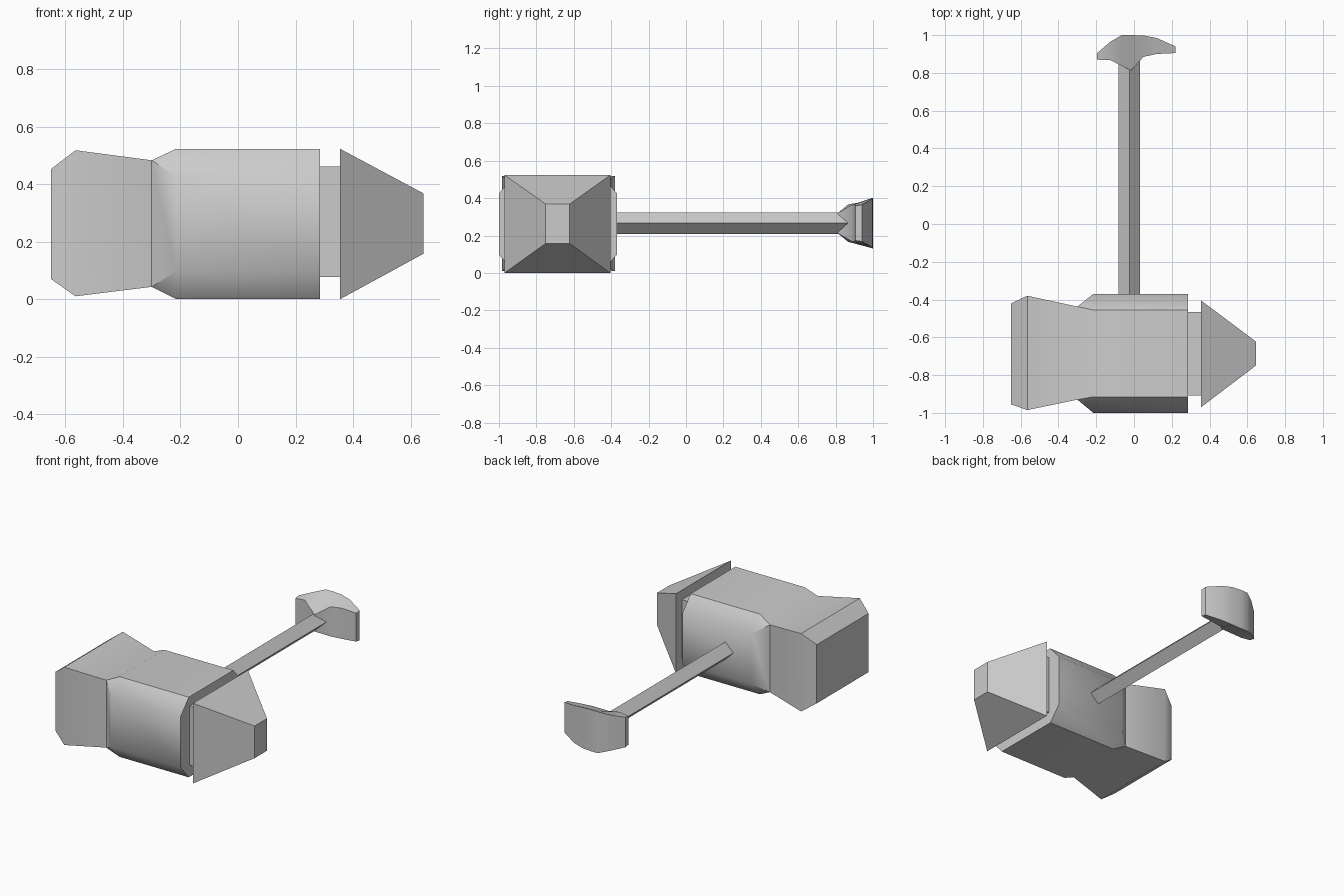
import bpy, bmesh, math

if "Cube" in bpy.data.objects:
    bpy.data.objects.remove(bpy.data.objects["Cube"], do_unlink=True)

steel = bpy.data.materials.new("plain_grey")
steel.use_nodes = True
GREY = (0.6, 0.6, 0.6, 1)
steel.diffuse_color = GREY
steel.node_tree.nodes["Principled BSDF"].inputs["Base Color"].default_value = GREY


def loft(name, rings, smooth=True):
    """Skin a list of equal-length point rings and cap both ends."""
    bm = bmesh.new()
    rows = [[bm.verts.new(p) for p in ring] for ring in rings]
    n = len(rows[0])
    for a, b in zip(rows, rows[1:]):
        for i in range(n):
            j = (i + 1) % n
            bm.faces.new((a[i], a[j], b[j], b[i]))
    bm.faces.new(rows[0])
    bm.faces.new(rows[-1])
    bmesh.ops.remove_doubles(bm, verts=bm.verts, dist=0.0001)
    bmesh.ops.recalc_face_normals(bm, faces=bm.faces)
    mesh = bpy.data.meshes.new(name)
    bm.to_mesh(mesh)
    bm.free()
    obj = bpy.data.objects.new(name, mesh)
    bpy.context.collection.objects.link(obj)
    mesh.materials.append(steel)
    if smooth:
        bpy.ops.object.select_all(action='DESELECT')
        obj.select_set(True)
        bpy.context.view_layer.objects.active = obj
        bpy.ops.object.shade_smooth_by_angle(angle=math.radians(44))
    return obj


def rect(x, y0, y1, z0, z1):
    return [(x, y0, z0), (x, y1, z0), (x, y1, z1), (x, y0, z1)]


def octagon(x, y0, y1, z0, z1, cy=0.0, cz=0.0):
    """Rectangle across x with its corners cut by cy and cz."""
    return [(x, y0 + cy, z0), (x, y1 - cy, z0), (x, y1, z0 + cz), (x, y1, z1 - cz),
            (x, y1 - cy, z1), (x, y0 + cy, z1), (x, y0, z1 - cz), (x, y0, z0 + cz)]


# Head: flared striking face, waist and chamfered barrel
loft("hammer_head", [
    octagon(-0.65, -0.955, -0.42, 0.07, 0.453),
    octagon(-0.565, -0.985, -0.38, 0.01, 0.518),
    octagon(-0.30, -0.93, -0.437, 0.043, 0.483),
    octagon(-0.215, -1.0, -0.37, 0.0, 0.523, 0.085, 0.097),
    octagon(0.285, -1.0, -0.37, 0.0, 0.523, 0.085, 0.097),
])

# Neck and tapered spike
loft("head_neck", [rect(x, -0.908, -0.465, 0.077, 0.461) for x in (0.27, 0.37)], False)
loft("tapered_peen", [
    rect(0.355, -0.97, -0.405, 0.0, 0.523),
    rect(0.645, -0.75, -0.622, 0.158, 0.368),
], False)

# Diamond-section handle
HX, HZ, HR = -0.025, 0.266, 0.058
loft("handle", [[(HX - HR, y, HZ), (HX, y, HZ + HR), (HX + HR, y, HZ), (HX, y, HZ - HR)]
                for y in (-0.42, 0.88)], False)

# Pommel: x, inner y, outer y, inner half height, outer half height
pommel = [
    (-0.195, 0.87, 0.905, 0.093, 0.098),
    (-0.125, 0.867, 0.965, 0.1, 0.117),
    (-0.065, 0.837, 1.0, 0.075, 0.135),
    (-0.015, 0.813, 1.0, 0.055, 0.136),
    (0.05, 0.885, 0.998, 0.097, 0.133),
    (0.12, 0.9, 0.985, 0.1, 0.122),
    (0.22, 0.905, 0.94, 0.093, 0.098),
]
loft("pommel", [[(x, a, HZ - p), (x, b, HZ - q), (x, b, HZ + q), (x, a, HZ + p)]
                for x, a, b, p, q in pommel])
